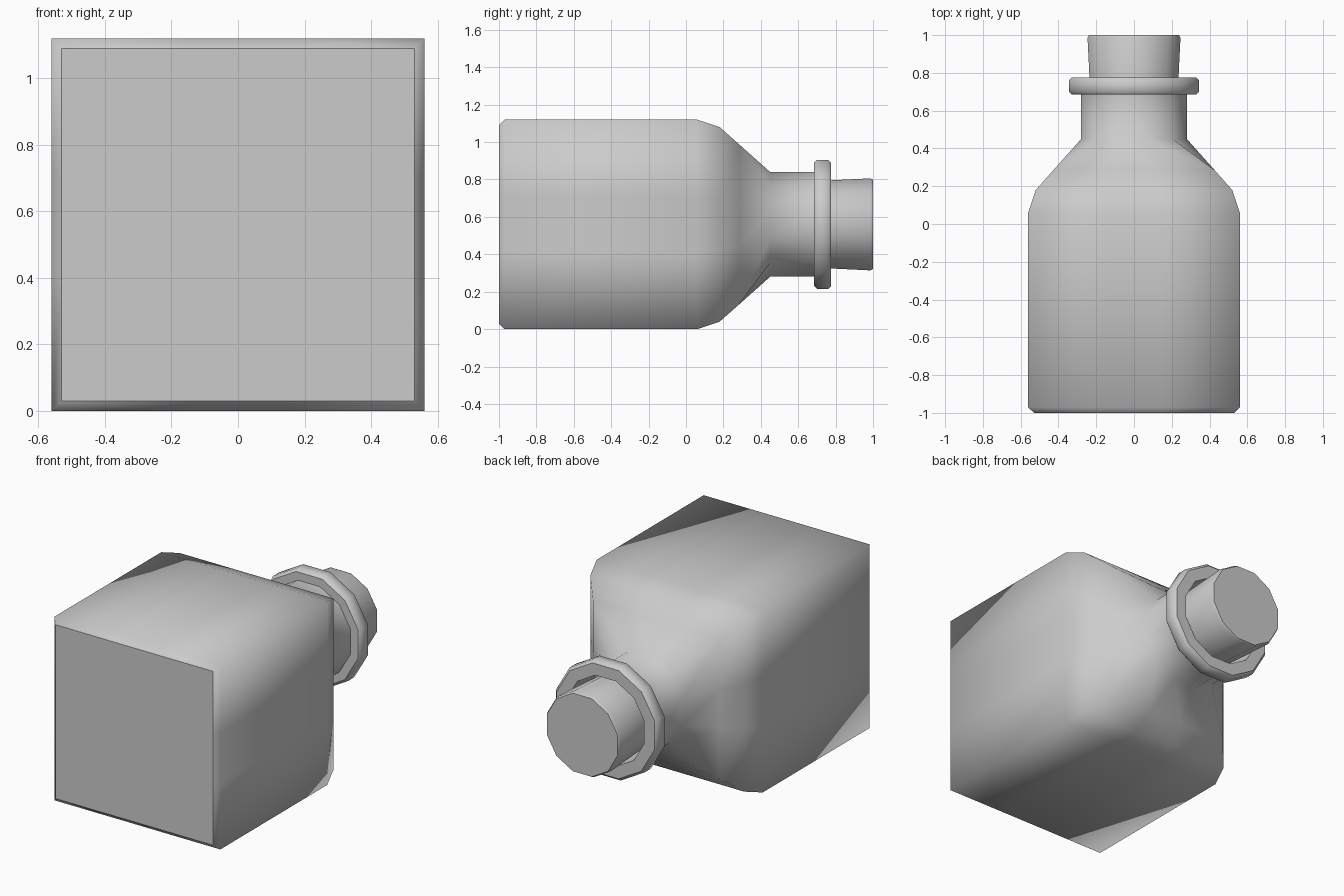
import bpy, bmesh, math

if "Cube" in bpy.data.objects:
    bpy.data.objects.remove(bpy.data.objects["Cube"])

SIDES = 12
CZ = 0.56  # height of the bottle axis


def circle(r):
    """12-gon whose flats face the axes, r measured to the flat."""
    rad = r / math.cos(math.radians(15))
    return [(rad * math.cos(math.radians(15 + 30 * i)),
             rad * math.sin(math.radians(15 + 30 * i))) for i in range(SIDES)]


def square(h):
    """Square cross-section with the same 12 points, corners at 45 degrees."""
    pts = []
    for x, z in circle(1.0):
        k = h / max(abs(x), abs(z))
        pts.append((x * k, z * k))
    return pts


def loft(name, sections, sharp_rings=(), cap_start=None, cap_end=None):
    """Skin a list of (y, outline); optional caps: 'flat' or 'fan'."""
    bm = bmesh.new()
    rings = [[bm.verts.new((x, y, z + CZ)) for x, z in pts] for y, pts in sections]
    for a, b in zip(rings, rings[1:]):
        for i in range(SIDES):
            j = (i + 1) % SIDES
            bm.faces.new((a[i], a[j], b[j], b[i])).smooth = True
    for kind, ring, y in ((cap_start, rings[0], sections[0][0]),
                          (cap_end, rings[-1], sections[-1][0])):
        if kind == 'flat':
            bm.faces.new(ring)
        elif kind == 'fan':
            c = bm.verts.new((0, y, CZ))
            for i in range(SIDES):
                bm.faces.new((ring[i], ring[(i + 1) % SIDES], c))
    for k in sharp_rings:
        for i in range(SIDES):
            e = bm.edges.get((rings[k][i], rings[k][(i + 1) % SIDES]))
            e.smooth = False
    bmesh.ops.recalc_face_normals(bm, faces=bm.faces)
    me = bpy.data.meshes.new(name)
    bm.to_mesh(me)
    bm.free()
    ob = bpy.data.objects.new(name, me)
    bpy.context.collection.objects.link(ob)
    return ob


# Square body, shoulders, round neck, rolled lip and inside of the mouth
loft("bottle", [
    (-1.0, square(0.53)), (-0.97, square(0.56)),
    (0.06, square(0.56)), (0.18, square(0.52)), (0.285, square(0.427)),
    (0.45, circle(0.28)), (0.685, circle(0.28)),
    (0.685, circle(0.33)), (0.70, circle(0.345)),
    (0.76, circle(0.345)), (0.775, circle(0.33)),
    (0.775, circle(0.26)), (0.60, circle(0.245)),
], sharp_rings=(0, 6, 7, 10, 11, 12), cap_start='flat', cap_end='flat')

# Tapered stopper
loft("stopper", [
    (0.62, circle(0.228)), (0.985, circle(0.246)), (1.0, circle(0.238)),
], sharp_rings=(0, 2), cap_start='flat', cap_end='fan')
